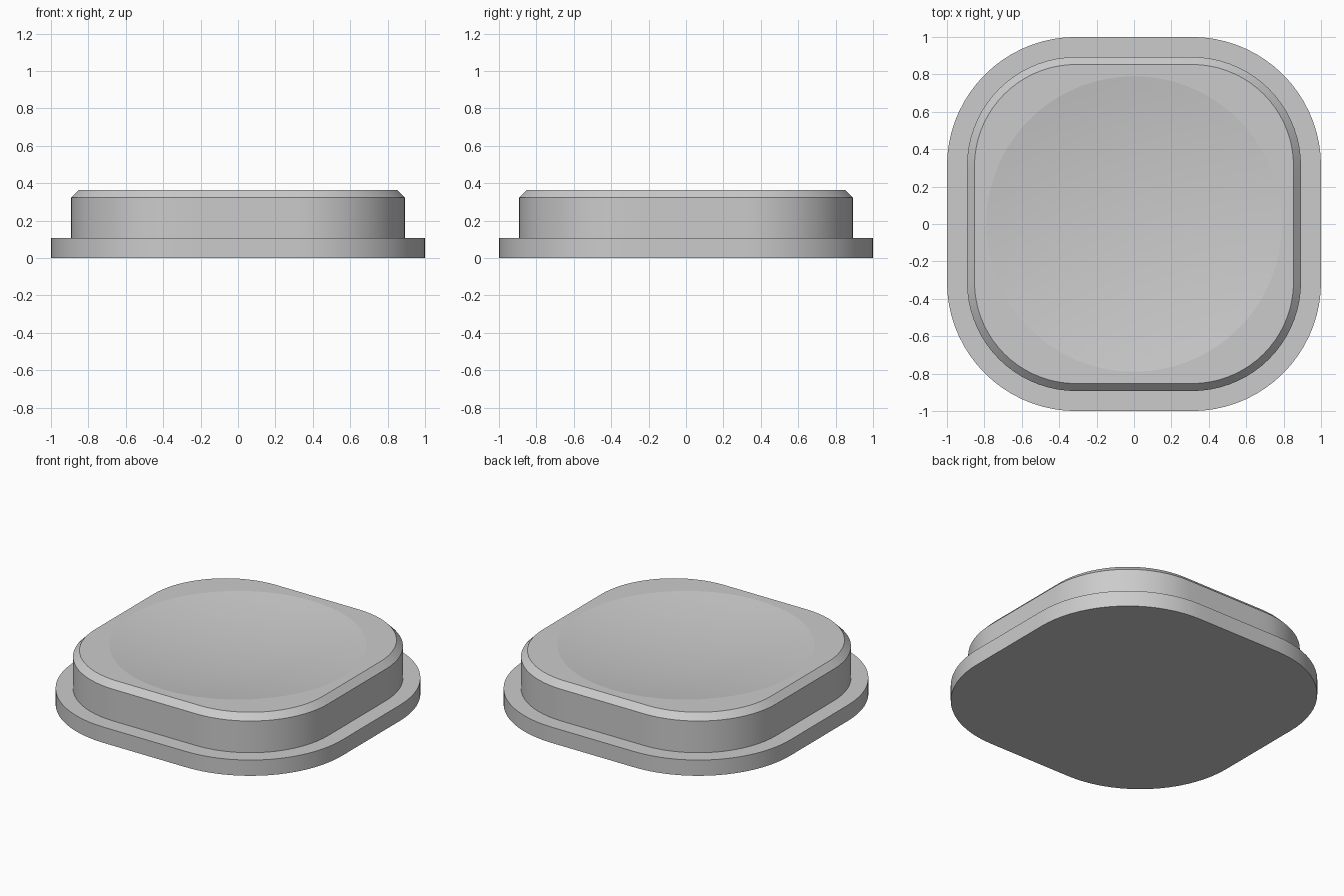
import bpy, bmesh, math

cube = bpy.data.objects.get("Cube")
if cube:
    bpy.data.objects.remove(cube, do_unlink=True)

CORNER = 0.31          # centre offset shared by all the corner arcs
ARC, SIDE = 18, 8      # segments per corner and per straight side
DISH_R, DISH_DEPTH, TOP = 0.79, 0.062, 0.363

grey = bpy.data.materials.new("plain grey")
grey.use_nodes = True
grey.diffuse_color = (0.6, 0.6, 0.6, 1)
grey.node_tree.nodes["Principled BSDF"].inputs["Base Color"].default_value = grey.diffuse_color


def rounded_square(half):
    """Outline with four corner arcs joined by subdivided straight sides."""
    r = half - CORNER
    pts = []
    for q in range(4):
        c, s = round(math.cos(q * math.pi / 2)), round(math.sin(q * math.pi / 2))
        quarter = [(half, -CORNER + 2 * CORNER * i / SIDE) for i in range(SIDE)]
        for i in range(ARC):
            a = math.pi / 2 * i / ARC
            quarter.append((CORNER + r * math.cos(a), CORNER + r * math.sin(a)))
        pts += [(x * c - y * s, x * s + y * c) for x, y in quarter]
    return pts


def bridge(bm, low, high):
    n = len(low)
    for i in range(n):
        j = (i + 1) % n
        bm.faces.new((low[i], low[j], high[j], high[i]))


bm = bmesh.new()

# Flange, wall and chamfer as stacked outlines: half width, height
profile = [(1, 0), (1, 0.107), (0.893, 0.107), (0.893, 0.322), (0.853, TOP)]
rings = [[bm.verts.new((x, y, z)) for x, y in rounded_square(h)] for h, z in profile]
bm.faces.new(rings[0][::-1])

# Shallow spherical dish sunk into the top
sphere_r = (DISH_R ** 2 + DISH_DEPTH ** 2) / (2 * DISH_DEPTH)
angles = [math.atan2(v.co.y, v.co.x) for v in rings[-1]]
STEPS = 10
for k in range(STEPS, 0, -1):
    r = DISH_R * k / STEPS
    z = TOP - DISH_DEPTH + sphere_r - math.sqrt(sphere_r ** 2 - r ** 2)
    rings.append([bm.verts.new((r * math.cos(a), r * math.sin(a), z)) for a in angles])
for low, high in zip(rings, rings[1:]):
    bridge(bm, low, high)
centre = bm.verts.new((0, 0, TOP - DISH_DEPTH))
last = rings[-1]
for i, v in enumerate(last):
    bm.faces.new((v, last[(i + 1) % len(last)], centre))

# Keep the dish rim crisp
rim = set(rings[len(profile)])
for e in bm.edges:
    if all(v in rim for v in e.verts):
        e.smooth = False

mesh = bpy.data.meshes.new("dished_button")
bm.to_mesh(mesh)
bm.free()
mesh.materials.append(grey)
button = bpy.data.objects.new("dished_button", mesh)
bpy.context.collection.objects.link(button)
bpy.ops.object.select_all(action="DESELECT")
button.select_set(True)
bpy.context.view_layer.objects.active = button
bpy.ops.object.shade_smooth_by_angle(angle=math.radians(30), keep_sharp_edges=True)
